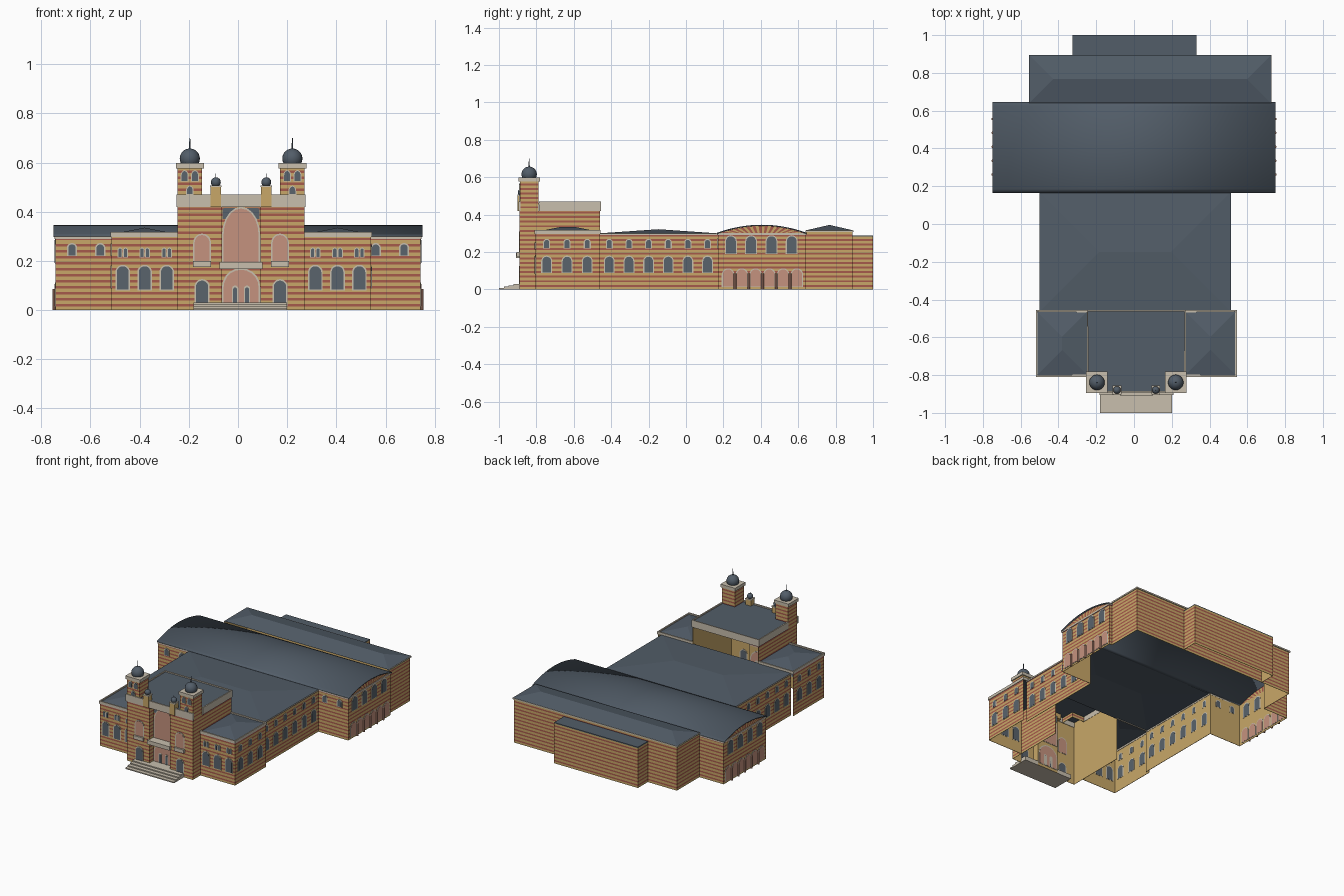
import bpy, bmesh, math
from mathutils import Vector, Matrix

if "Cube" in bpy.data.objects:
    bpy.data.objects.remove(bpy.data.objects["Cube"])


def material(name, rgb):
    m = bpy.data.materials.new(name)
    m.use_nodes = True
    m.diffuse_color = (*rgb, 1)
    m.node_tree.nodes["Principled BSDF"].inputs["Base Color"].default_value = (*rgb, 1)
    return m


TAN = material("tan_brick", (0.58, 0.39, 0.14))
RED = material("red_brick", (0.38, 0.10, 0.07))
CREAM = material("cream_stone", (0.58, 0.52, 0.42))
SLATE = material("slate_roof", (0.085, 0.11, 0.14))
GLASS = material("dark_glass", (0.10, 0.125, 0.15))
PINK = material("pink_plaster", (0.56, 0.29, 0.21))
CX = 0.0125  # centre line of the front part


def finish(bm, name, mats):
    me = bpy.data.meshes.new(name)
    bm.to_mesh(me)
    bm.free()
    for m in mats:
        me.materials.append(m)
    ob = bpy.data.objects.new(name, me)
    bpy.context.collection.objects.link(ob)
    return ob


def wall(name, path, z0, z1, striped=True, mat=CREAM, thick=0.003, closed=False):
    """Upright wall along a path, outside on the right hand, in brick courses."""
    bm = bmesh.new()
    levels, z, tan = [z0], z0, True
    courses = []
    while z < z1 - 1e-4:
        z = min(z1, z + ((0.0145 if tan else 0.01) if striped else z1))
        levels.append(z)
        courses.append(0 if tan else 1)
        tan = not tan
    pts = path + path[:1] if closed else path
    cols = [[bm.verts.new((x, y, l)) for l in levels] for x, y in (path if closed else pts)]
    if closed:
        cols.append(cols[0])
    for a, b in zip(cols, cols[1:]):
        for i, c in enumerate(courses):
            bm.faces.new((a[i], b[i], b[i + 1], a[i + 1])).material_index = c
    ob = finish(bm, name, [TAN, RED] if striped else [mat])
    s = ob.modifiers.new("thickness", "SOLIDIFY")
    s.thickness, s.offset = thick, -1
    s.material_offset = s.material_offset_rim = -1 if striped else 0
    return ob


def add_box(bm, x0, x1, y0, y1, z0, z1):
    mat = Matrix.Translation(((x0 + x1) / 2, (y0 + y1) / 2, (z0 + z1) / 2))
    bmesh.ops.create_cube(bm, size=1, matrix=mat @ Matrix.Diagonal((x1 - x0, y1 - y0, z1 - z0, 1)))


def box(name, mat, *dims):
    bm = bmesh.new()
    add_box(bm, *dims)
    return finish(bm, name, [mat])


def hip_roof(name, x0, x1, y0, y1, z0, z1):
    """Four slopes meeting in a ridge along the longer side."""
    bm = bmesh.new()
    a, b, c, d = [bm.verts.new((x, y, z0)) for x, y in ((x0, y0), (x1, y0), (x1, y1), (x0, y1))]
    h = min(x1 - x0, y1 - y0) / 2
    if x1 - x0 > y1 - y0:
        p, q = [bm.verts.new((x, y0 + h, z1)) for x in (x0 + h, x1 - h)]
        faces = ((a, b, q, p), (b, c, q), (c, d, p, q), (d, a, p))
    else:
        p, q = [bm.verts.new((x0 + h, y, z1)) for y in (y0 + h, y1 - h)]
        faces = ((a, b, p), (b, c, q, p), (c, d, q), (d, a, p, q))
    for f in faces:
        bm.faces.new(f)
    return finish(bm, name, [SLATE])


# Arched plates: gathered by colour into a few meshes
frames, panes, panels = bmesh.new(), bmesh.new(), bmesh.new()
SIDES = {"front": ((1, 0, 0), (0, -1, 0)), "left": ((0, 1, 0), (1, 0, 0)), "right": ((0, -1, 0), (-1, 0, 0))}


def arch_plate(bm, side, pos, plane, z, w, h, outer, inner=-0.005, point=1.0):
    u, n = (Vector(v) for v in SIDES[side])
    centre = Vector((pos, plane, 0)) if side == "front" else Vector((plane, pos, 0))
    r = w / 2
    rise = r * point
    outline = [(-r, 0), (r, 0)]
    for i in range(11):
        a = math.pi * i / 10
        outline.append((r * math.cos(a), h - rise + rise * math.sin(a)))
    rings = []
    for depth in (outer, inner):
        rings.append([bm.verts.new(centre + u * s + n * depth + Vector((0, 0, z + t))) for s, t in outline])
    bm.faces.new(rings[0])
    bm.faces.new(rings[1][::-1])
    k = len(outline)
    for i in range(k):
        j = (i + 1) % k
        bm.faces.new((rings[0][i], rings[1][i], rings[1][j], rings[0][j]))


def window(side, pos, plane, z, w, h, fill=None, edge=0.006, point=1.0):
    arch_plate(frames, side, pos, plane, z - edge / 2, w + 2 * edge, h + edge * 1.5, 0.003, -0.004, point)
    arch_plate(fill or panes, side, pos, plane, z, w, h, 0.0042, -0.0048, point)


# Entrance block with a deep central recess
X0, X1, R0, R1, YF, YR = -0.245, 0.27, -0.067, 0.092, -0.89, -0.845
wall("entrance_walls", [(X0, -0.46), (X0, YF), (R0, YF), (R0, YR), (R1, YR), (R1, YF), (X1, YF), (X1, -0.46)], 0, 0.42)
box("entrance_roof", SLATE, X0, X1, YF, -0.462, 0.455, 0.462)
wall("front_parapet", [(X0 - 0.005, -0.895), (X1 + 0.005, -0.895)], 0.42, 0.47, False, thick=0.01)
wall("rear_parapet", [(X1 + 0.005, -0.785), (X1 + 0.005, -0.455), (X0 - 0.005, -0.455), (X0 - 0.005, -0.785)],
     0.42, 0.47, False, thick=0.01)
arch_plate(panes, "front", CX, YR, 0.37, 0.15, 0.045, 0.002, point=0.02)
window("front", CX, YR, 0.195, 0.142, 0.218, panels, 0.007, 1.5)
window("front", CX, YR, 0.022, 0.142, 0.142, panels, 0.007)
for dx in (-0.024, 0.024):
    arch_plate(frames, "front", CX + dx, YR, 0.022, 0.026, 0.078, 0.0055)
    arch_plate(panes, "front", CX + dx, YR, 0.022, 0.016, 0.07, 0.0065)
box("main_balcony", CREAM, R0 - 0.008, R1 + 0.008, -0.908, YR, 0.168, 0.196)

# Front steps
steps = bmesh.new()
for i in range(4):
    add_box(steps, -0.18, 0.2, -1 + 0.026 * i, YR, 0.0075 * i, 0.0075 * (i + 1))
finish(steps, "front_steps", [CREAM])


def lathe_dome(name, x, y, z, r, top):
    bm = bmesh.new()
    bmesh.ops.create_uvsphere(bm, u_segments=20, v_segments=12, radius=r, matrix=Matrix.Translation((x, y, z)))
    for f in bm.faces:
        f.smooth = True
    h = top - z
    bmesh.ops.create_cone(bm, segments=8, radius1=r * 0.12, radius2=r * 0.04, depth=h, cap_ends=True,
                          matrix=Matrix.Translation((x, y, z + h / 2)))
    return finish(bm, name, [SLATE])


for s, side in ((-1, "right"), (1, "left")):
    # Corner towers with domes
    tx, ty = CX + s * 0.2085, -0.8385
    t = 0.05
    wall(side + "_tower", [(tx - t, ty - t), (tx + t, ty - t), (tx + t, ty + t), (tx - t, ty + t)], 0.42, 0.578, closed=True)
    c = 0.057
    box(side + "_tower_cornice", CREAM, tx - c, tx + c, ty - c, ty + c, 0.576, 0.598)
    lathe_dome(side + "_tower_dome", tx, ty, 0.616, 0.041, 0.70)
    for dx in (-0.021, 0.021):
        window("front", tx + dx, ty - t, 0.525, 0.024, 0.04, edge=0.004, point=1.4)
    window("front", tx, ty - t - 0.001, 0.472, 0.024, 0.03, edge=0.004, point=1.4)

    # Small pinnacles beside the recess
    px, py, p = CX + s * 0.1025, -0.879, 0.021
    box(side + "_pinnacle", TAN, px - p, px + p, py - p, py + p, 0.42, 0.5)
    box(side + "_pinnacle_cap", CREAM, px - p - 0.002, px + p + 0.002, py - p - 0.002, py + p + 0.002, 0.5, 0.507)
    lathe_dome(side + "_pinnacle_dome", px, py, 0.52, 0.02, 0.556)

    # Windows beside the entrance
    wx = CX + s * 0.1585
    window("front", wx, YF, 0.02, 0.05, 0.1)
    window("front", wx, YF, 0.197, 0.06, 0.108, panels)
    box(side + "_balcony", CREAM, wx - 0.037, wx + 0.037, -0.906, YF, 0.175, 0.2)

    # Front wings
    a, b = CX + s * 0.2575, CX + s * 0.5275
    path = [(a, -0.805), (b, -0.805), (b, -0.46)]
    wall(side + "_wing_walls", path[::s], 0, 0.3)
    e = b + s * 0.004
    rim = [(a, -0.809), (e, -0.809), (e, -0.456), (a, -0.456)]
    wall(side + "_wing_parapet", rim[::s], 0.297, 0.317, False, thick=0.012)
    hip_roof(side + "_wing_roof", min(a, b), max(a, b), -0.802, -0.462, 0.308, 0.335)
    for k in (0.302, 0.392, 0.481):
        x = CX + s * k
        window("front", x, -0.805, 0.083, 0.048, 0.095)
        for dx in (-0.011, 0.011):
            window("front", x + dx, -0.805, 0.215, 0.013, 0.035, edge=0.004)
    for y in (-0.745, -0.636, -0.528):
        window(side, y, b, 0.09, 0.046, 0.085)
        window(side, y, b, 0.223, 0.026, 0.042)

    # Main hall
    hx = 0.0065 + s * 0.5015
    wall(side + "_hall_wall", [(hx, -0.465), (hx, 0.17)][::s], 0, 0.292)
    wall(side + "_hall_eave", [(hx + s * 0.005, -0.465), (hx + s * 0.005, 0.17)][::s], 0.29, 0.3, False, thick=0.01)
    for i in range(6):
        y = -0.41 + 0.105 * i
        window(side, y, hx, 0.09, 0.046, 0.085)
        window(side, y, hx, 0.223, 0.026, 0.042)

    # Cross block
    ex = s * 0.742
    inner = 0.722 if s > 0 else -0.555
    wall(side + "_cross_walls", [(hx, 0.17), (ex, 0.17), (ex, 0.64), (inner, 0.64)][::s], 0, 0.3)
    cx = ex + s * 0.004
    wall(side + "_cross_eave", [(hx, 0.166), (cx, 0.166), (cx, 0.644), (inner, 0.644)][::s], 0.29, 0.301, False, thick=0.008)
    for k in (0.56, 0.675):
        window("front", s * k, 0.17, 0.222, 0.03, 0.045)
    for y in (0.24, 0.348, 0.457, 0.565):
        window(side, y, ex, 0.192, 0.052, 0.092)
    for i in range(6):
        window(side, 0.225 + 0.0735 * i, ex, 0.015, 0.056, 0.092, panels)
    columns = bmesh.new()
    for i in range(5):
        bmesh.ops.create_cone(columns, segments=10, radius1=0.007, radius2=0.007, depth=0.086, cap_ends=True,
                              matrix=Matrix.Translation((ex + s * 0.006, 0.262 + 0.0735 * i, 0.043)))
    finish(columns, side + "_arcade_columns", [PINK])

    # Gable under the vault, in fanned brick
    fan = bmesh.new()
    n = 28
    for i in range(n):
        t0, t1 = -1 + 2 * i / n, -1 + 2 * (i + 1) / n
        low = [fan.verts.new((ex, 0.405 + 0.15 * t, 0.298)) for t in (t0, t1)]
        high = [fan.verts.new((ex, 0.405 + 0.235 * t, 0.298 + 0.042 * (1 - t * t))) for t in (t1, t0)]
        fan.faces.new((low + high)[::s]).material_index = i % 2
    finish(fan, side + "_vault_gable", [TAN, RED])

hip_roof("hall_roof", -0.5, 0.513, -0.465, 0.17, 0.3, 0.322)

# Barrel vault over the cross block
vault = bmesh.new()
rows = []
for i in range(25):
    t = -1 + i / 12
    rows.append([vault.verts.new((x, 0.405 + 0.24 * t, 0.303 + 0.043 * (1 - t * t))) for x in (-0.75, 0.75)])
for a, b in zip(rows, rows[1:]):
    vault.faces.new((a[0], a[1], b[1], b[0])).smooth = True
roof = finish(vault, "vault_roof", [SLATE])
solid = roof.modifiers.new("thickness", "SOLIDIFY")
solid.thickness, solid.offset = 0.006, -1

# Rear block and rear annex
wall("rear_walls", [(0.722, 0.64), (0.722, 0.89), (-0.552, 0.89), (-0.552, 0.64)], 0, 0.312)
wall("rear_eave", [(0.727, 0.64), (0.727, 0.896), (-0.557, 0.896), (-0.557, 0.64)], 0.306, 0.316, False, thick=0.01)
hip_roof("rear_roof", -0.555, 0.725, 0.64, 0.894, 0.316, 0.345)
wall("annex_walls", [(0.33, 0.89), (0.33, 1), (-0.325, 1), (-0.325, 0.89)], 0, 0.282)
box("annex_roof", SLATE, -0.325, 0.33, 0.89, 1, 0.281, 0.288)

finish(frames, "window_frames", [CREAM])
finish(panes, "window_panes", [GLASS])
finish(panels, "arched_panels", [PINK])
